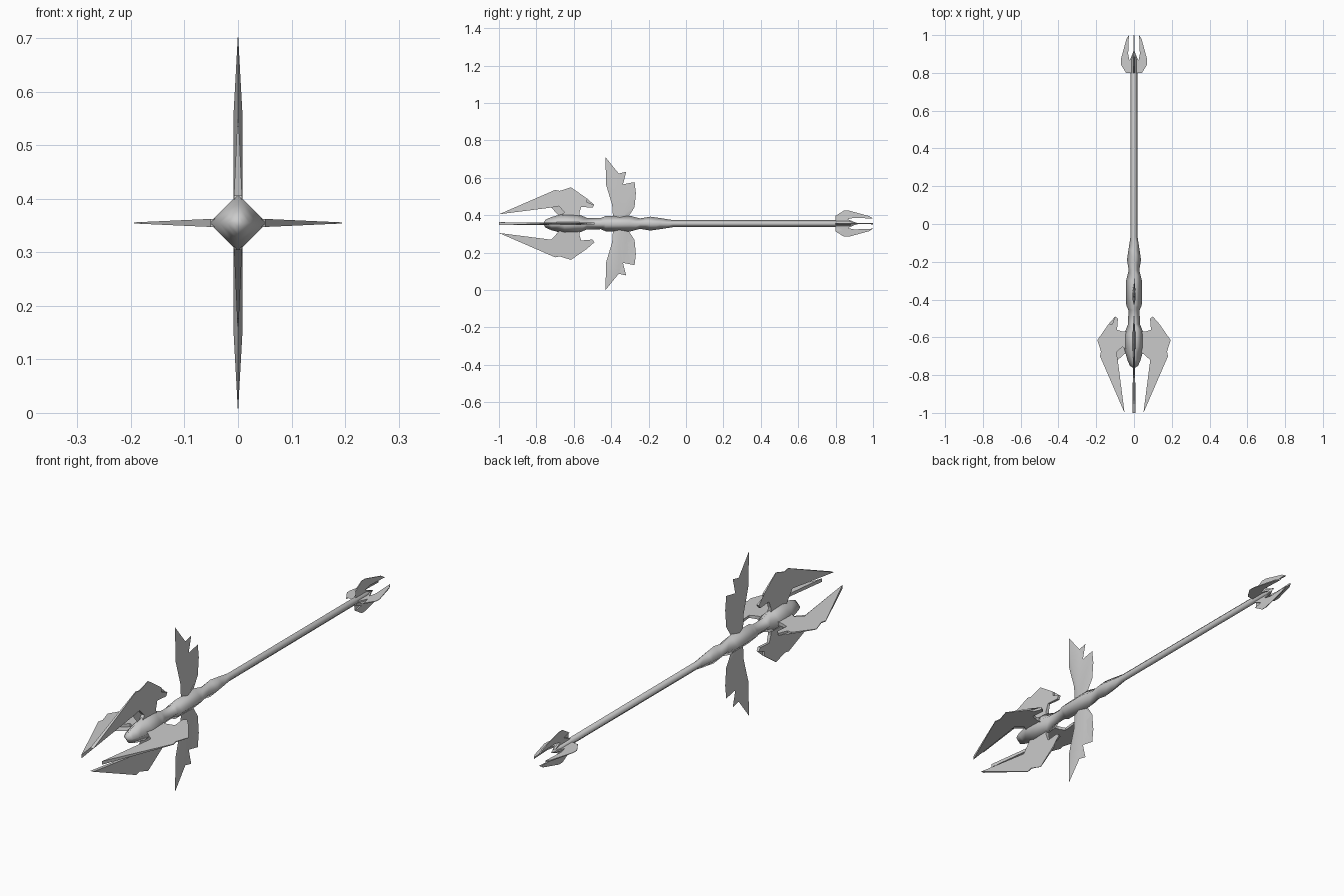
import bpy, bmesh, math
from mathutils import Matrix, Vector

cube = bpy.data.objects.get("Cube")
if cube:
    bpy.data.objects.remove(cube, do_unlink=True)

AXIS = 0.355  # height of the staff's centre line

steel = bpy.data.materials.new("grey steel")
steel.use_nodes = True
steel.diffuse_color = (0.6, 0.6, 0.6, 1)
steel.node_tree.nodes["Principled BSDF"].inputs["Base Color"].default_value = (0.6, 0.6, 0.6, 1)


def finish(name, bm, spin=0.0, smooth_angle=None):
    """Turn a mesh round the y axis, lift it to the centre line and link it."""
    bmesh.ops.recalc_face_normals(bm, faces=bm.faces)
    bm.transform(Matrix.Translation((0, 0, AXIS)) @ Matrix.Rotation(spin, 4, 'Y'))
    mesh = bpy.data.meshes.new(name)
    bm.to_mesh(mesh)
    bm.free()
    mesh.materials.append(steel)
    ob = bpy.data.objects.new(name, mesh)
    bpy.context.collection.objects.link(ob)
    if smooth_angle:
        bpy.ops.object.select_all(action='DESELECT')
        ob.select_set(True)
        bpy.context.view_layer.objects.active = ob
        bpy.ops.object.shade_smooth_by_angle(angle=math.radians(smooth_angle))
    return ob


def lathe(name, profile, sides=4):
    """Sweep (y, radius) rings along the staff and close both ends."""
    bm = bmesh.new()
    rings = []
    for y, r in profile:
        turn = [2 * math.pi * i / sides for i in range(sides)]
        rings.append([bm.verts.new((r * math.cos(a), y, r * math.sin(a))) for a in turn])
    for a, b in zip(rings, rings[1:]):
        for i in range(sides):
            j = (i + 1) % sides
            bm.faces.new((a[i], a[j], b[j], b[i]))
    bm.faces.new(rings[0])
    bm.faces.new(rings[-1])
    return finish(name, bm, smooth_angle=100)


def blade(name, outline, thick, reach, spin):
    """Flat blade in the yz plane whose half thickness thins out to its reach."""
    bm = bmesh.new()
    sides = []
    for s in (-1, 1):
        verts = [bm.verts.new((s * (0.0008 + thick * (1 - r / reach)), y, r)) for y, r in outline]
        bm.faces.new(verts)
        sides.append(verts)
    a, b = sides
    for i in range(len(a)):
        j = (i + 1) % len(a)
        bm.faces.new((a[i], a[j], b[j], b[i]))
    bmesh.ops.triangulate(bm, faces=[f for f in bm.faces if len(f.verts) > 4])
    return finish(name, bm, spin)


def wing(name, front, ridge, back, half, spin):
    """Feathered wing with a raised ridge between a front edge and a toothed back edge."""
    bm = bmesh.new()
    tip = bm.verts.new((0, front[0][0], front[0][1]))
    f = [bm.verts.new((0, y, r)) for y, r in front[1:]]
    b = [bm.verts.new((0, y, r)) for y, r in back]
    for s in (-1, 1):
        m = [bm.verts.new((s * half, y, r)) for y, r in ridge]
        bm.faces.new((tip, f[0], m[0]))
        for i in range(len(m) - 1):
            bm.faces.new((f[i], f[i + 1], m[i + 1], m[i]))
        bm.faces.new([tip] + m + b[::-1])
    bmesh.ops.triangulate(bm, faces=[p for p in bm.faces if len(p.verts) > 4])
    return finish(name, bm, spin, smooth_angle=40)


# Staff: nose, swollen head, grip swellings, long shaft and pointed end
lathe("staff", [(-0.76, 0.008), (-0.75, 0.022), (-0.72, 0.035), (-0.65, 0.054), (-0.58, 0.052),
                (-0.53, 0.031), (-0.455, 0.03), (-0.43, 0.041), (-0.30, 0.042), (-0.245, 0.028),
                (-0.19, 0.037), (-0.14, 0.03), (-0.07, 0.019), (0.87, 0.018), (0.92, 0.002)])

# Four head blades and four tail fins round the staff
HEAD = [(-1.0, 0.05), (-0.70, 0.18), (-0.675, 0.175), (-0.615, 0.194), (-0.53, 0.135),
        (-0.53, 0.115), (-0.49, 0.10), (-0.50, 0.085), (-0.56, 0.09), (-0.57, 0.06),
        (-0.57, 0.03), (-0.67, 0.03), (-0.65, 0.062), (-0.68, 0.093), (-0.72, 0.086)]
TAIL = [(1.0, 0.027), (0.98, 0.04), (0.87, 0.07), (0.845, 0.07), (0.80, 0.042),
        (0.84, 0.035), (0.80, 0.018), (0.80, 0.008), (0.90, 0.008), (0.865, 0.024), (0.90, 0.031)]
for i, side in enumerate(("top", "left", "bottom", "right")):
    blade(side + "_head_blade", HEAD, 0.009, 0.2, i * math.pi / 2)
    blade(side + "_tail_fin", TAIL, 0.004, 0.075, i * math.pi / 2)

# Toothed wings above and below the grip
FRONT = [(-0.43, 0.355), (-0.428, 0.21), (-0.395, 0.10), (-0.39, 0.03)]
RIDGE = [(-0.40, 0.21), (-0.37, 0.11), (-0.355, 0.03)]
BACK = [(-0.36, 0.268), (-0.32, 0.277), (-0.337, 0.21), (-0.275, 0.222), (-0.31, 0.16),
        (-0.268, 0.163), (-0.312, 0.10), (-0.275, 0.088), (-0.312, 0.05), (-0.312, 0.03)]
for side, spin in (("top", 0), ("bottom", math.pi)):
    wing(side + "_wing", FRONT, RIDGE, BACK, 0.008, spin)
